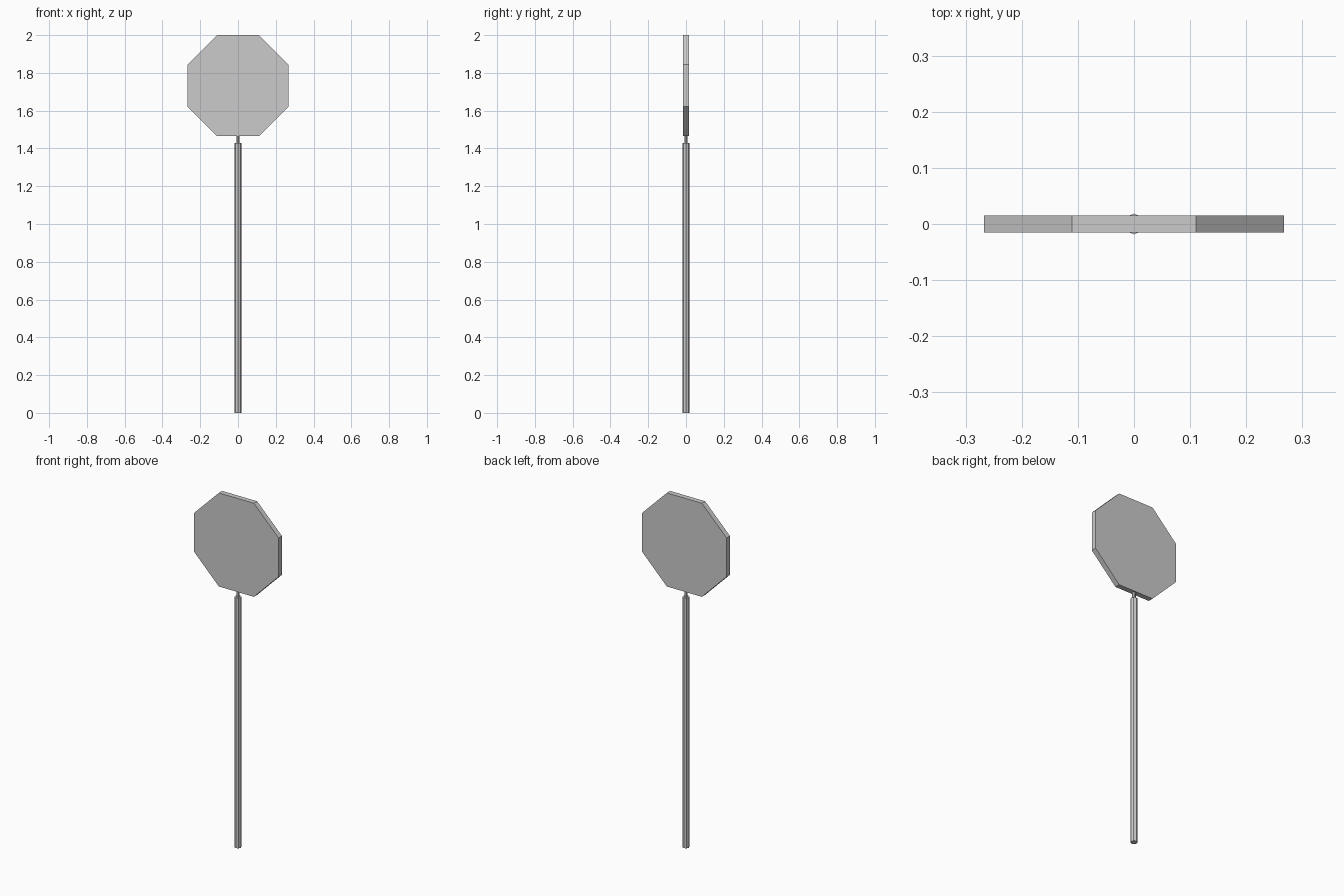
import bpy
import math

if "Cube" in bpy.data.objects:
    bpy.data.objects.remove(bpy.data.objects["Cube"])


def prism(name, radius, depth, location, sides=8, spin=0.0, tilt=0.0):
    """Flat-shaded regular prism; spin turns its corners, tilt stands it upright."""
    bpy.ops.mesh.primitive_cylinder_add(vertices=sides, radius=radius, depth=depth)
    obj = bpy.context.object
    obj.name = name
    obj.data.name = name
    obj.location = location
    obj.rotation_euler = (tilt, 0, spin)
    return obj


POLE_TOP = 1.43
SIGN_BOTTOM = 1.465
SIGN_TOP = 2.0
half = (SIGN_TOP - SIGN_BOTTOM) / 2

# Octagonal pole, corners on the axes
prism("pole", 0.0185, POLE_TOP, (0, 0, POLE_TOP / 2))

# Thin neck joining pole and sign, sunk slightly into both
neck_low, neck_high = POLE_TOP - 0.01, SIGN_BOTTOM + 0.01
prism("neck", 0.009, neck_high - neck_low, (0, 0, (neck_low + neck_high) / 2))

# Octagonal sign plate, flat edge up, facing the front
plate = prism("sign_plate", half / math.cos(math.pi / 8), 0.03,
              (0, 0, SIGN_BOTTOM + half), tilt=math.pi / 2)
plate.rotation_euler = (math.pi / 2, math.pi / 8, 0)
